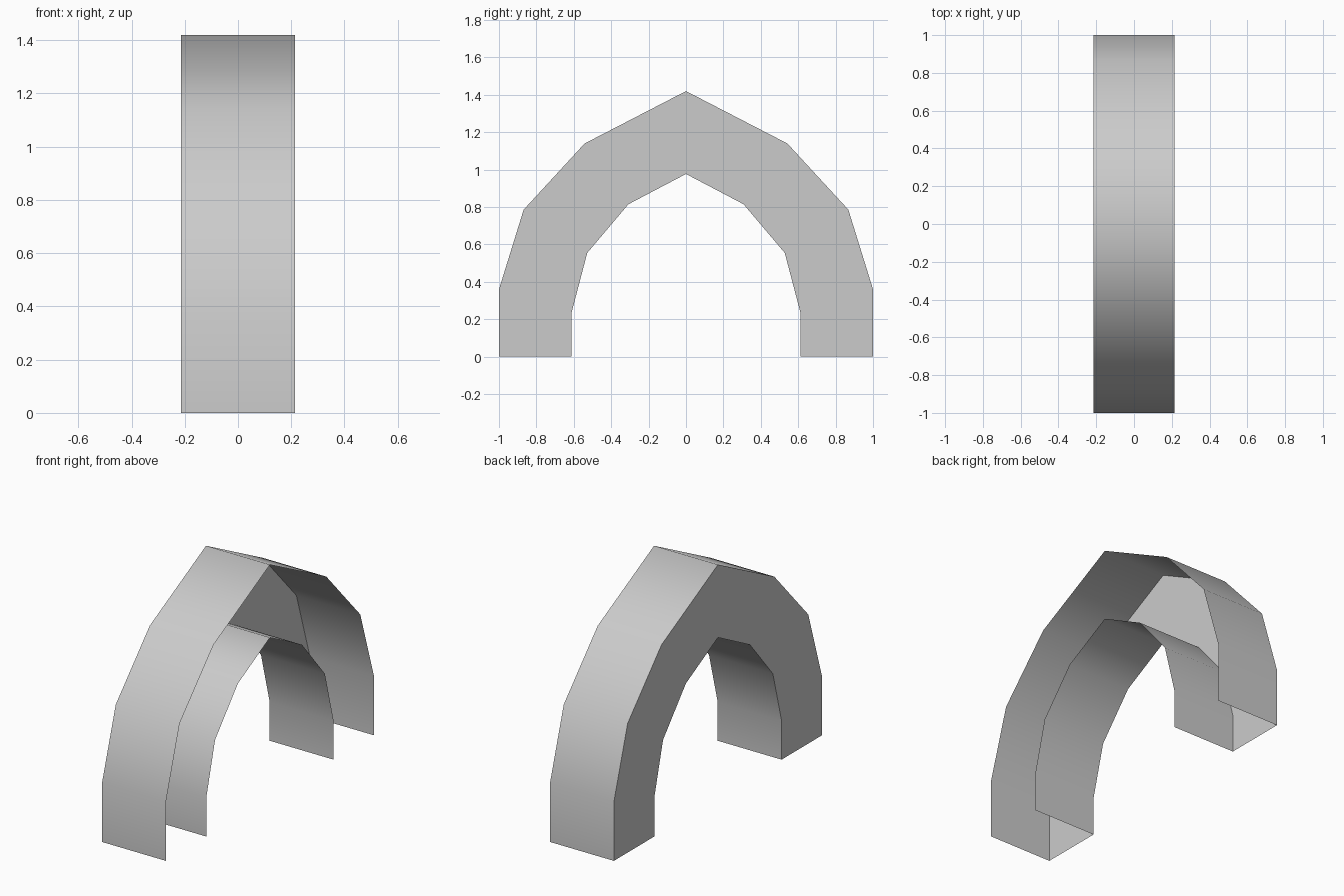
import bpy
import bmesh
import math

cube = bpy.data.objects.get("Cube")
if cube:
    bpy.data.objects.remove(cube, do_unlink=True)

HALF_WIDTH = 0.215
# Half profiles (y, z) from the foot up to the apex
OUTER = [(1.0, 0), (1.0, 0.36), (0.868, 0.786), (0.542, 1.14), (0, 1.42)]
INNER = [(0.612, 0), (0.612, 0.235), (0.528, 0.555), (0.308, 0.815), (0, 0.977)]

grey = bpy.data.materials.new("plain grey")
grey.use_nodes = True
colour = (0.6, 0.6, 0.6, 1)
grey.diffuse_color = colour
grey.node_tree.nodes["Principled BSDF"].inputs["Base Color"].default_value = colour


def full_profile(half):
    """Mirror a half profile across the apex."""
    return half + [(-y, z) for y, z in reversed(half[:-1])]


bm = bmesh.new()


def rail(profile, x):
    return [bm.verts.new((x, y, z)) for y, z in profile]


def strip(a, b):
    """Bridge two rails with a row of quads."""
    for i in range(len(a) - 1):
        bm.faces.new((a[i], a[i + 1], b[i + 1], b[i]))


outer, inner = full_profile(OUTER), full_profile(INNER)
outer_closed, outer_open = rail(outer, -HALF_WIDTH), rail(outer, HALF_WIDTH)
inner_closed, inner_open = rail(inner, -HALF_WIDTH), rail(inner, HALF_WIDTH)

# Outer skin, side wall and inner skin; the left side and feet stay open
strip(outer_closed, outer_open)
strip(inner_closed, outer_closed)
strip(inner_open, inner_closed)
bmesh.ops.recalc_face_normals(bm, faces=bm.faces[:])
# Make the side wall, and so the whole shell, face outwards
wall = min(bm.faces, key=lambda f: f.calc_center_median().x)
if wall.normal.x > 0:
    bmesh.ops.reverse_faces(bm, faces=bm.faces[:])

mesh = bpy.data.meshes.new("arch_shell")
bm.to_mesh(mesh)
bm.free()
mesh.materials.append(grey)
arch = bpy.data.objects.new("arch_shell", mesh)
bpy.context.collection.objects.link(arch)

# Rounded skins, crisp edges against the side wall
bpy.ops.object.select_all(action="DESELECT")
arch.select_set(True)
bpy.context.view_layer.objects.active = arch
bpy.ops.object.shade_smooth_by_angle(angle=math.radians(65))
